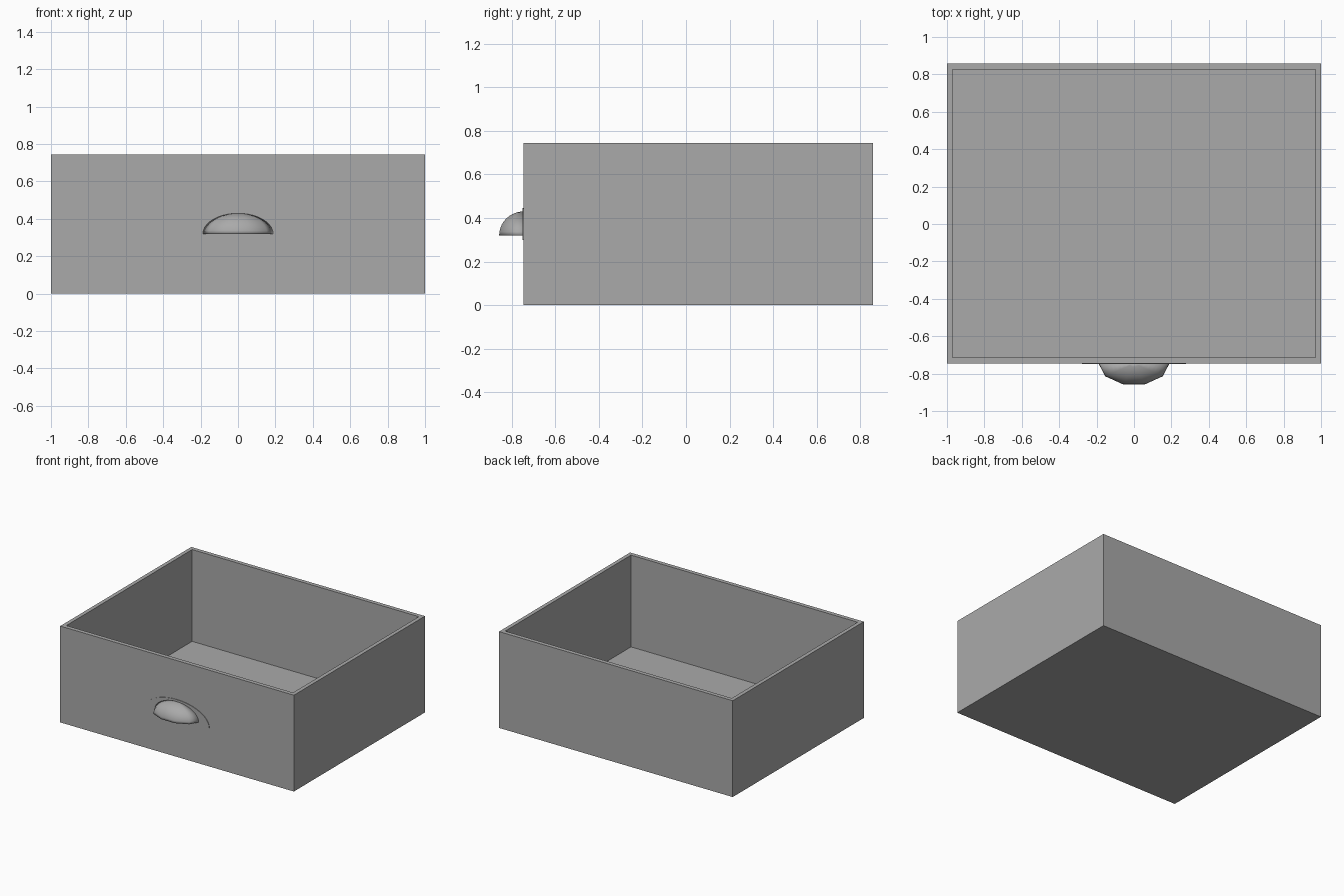
import bpy, bmesh, math

cube = bpy.data.objects.get("Cube")
if cube:
    bpy.data.objects.remove(cube, do_unlink=True)

# One grey for everything
grey = bpy.data.materials.new("plain grey")
grey.use_nodes = True
colour = (0.4, 0.4, 0.4, 1)
grey.diffuse_color = colour
grey.node_tree.nodes["Principled BSDF"].inputs["Base Color"].default_value = colour

FRONT, BACK, HEIGHT = -0.745, 0.857, 0.745


def add_object(name, bm):
    bmesh.ops.recalc_face_normals(bm, faces=bm.faces)
    mesh = bpy.data.meshes.new(name)
    bm.to_mesh(mesh)
    bm.free()
    mesh.materials.append(grey)
    obj = bpy.data.objects.new(name, mesh)
    bpy.context.collection.objects.link(obj)
    return obj


# Open box: inset the top face and push it down to form walls and floor
bm = bmesh.new()
bmesh.ops.create_cube(bm, size=1)
for v in bm.verts:
    v.co.x *= 2
    v.co.y = BACK if v.co.y > 0 else FRONT
    v.co.z = HEIGHT if v.co.z > 0 else 0
top = max(bm.faces, key=lambda f: f.calc_center_median().z)
bmesh.ops.inset_region(bm, faces=[top], thickness=0.032, use_even_offset=True)
for v in top.verts:
    v.co.x = math.copysign(0.97, v.co.x)
walls = bmesh.ops.extrude_face_region(bm, geom=[top])
for v in [g for g in walls["geom"] if isinstance(g, bmesh.types.BMVert)]:
    v.co.z = 0.035
if top.is_valid:
    bmesh.ops.delete(bm, geom=[top], context='FACES_ONLY')
add_object("drawer_box", bm)

# Half-oval backing plate on the front
bm = bmesh.new()
rim = []
for i in range(25):
    a = math.pi * i / 24
    rim.append(bm.verts.new((0.277 * math.cos(a), FRONT + 0.002,
                             0.30 + 0.145 * math.sin(a))))
plate = bm.faces.new(rim)
front = bmesh.ops.extrude_face_region(bm, geom=[plate])
for v in [g for g in front["geom"] if isinstance(g, bmesh.types.BMVert)]:
    v.co.y = FRONT - 0.004
add_object("handle_plate", bm)

# Cup handle: quarter dome, five facets around and open underneath
bm = bmesh.new()
SIDES, RINGS = 5, 10
rows = []
for r in range(RINGS):
    t = math.pi / 2 * r / RINGS
    rows.append([bm.verts.new((0.19 * math.cos(t) * math.cos(math.pi * s / SIDES),
                               FRONT - 0.118 * math.cos(t) * math.sin(math.pi * s / SIDES),
                               0.32 + 0.11 * math.sin(t)))
                 for s in range(SIDES + 1)])
pole = bm.verts.new((0, FRONT, 0.43))
for low, high in zip(rows, rows[1:]):
    for s in range(SIDES):
        bm.faces.new((low[s], high[s], high[s + 1], low[s + 1]))
for s in range(SIDES):
    bm.faces.new((rows[-1][s], pole, rows[-1][s + 1]))
cup = add_object("cup_handle", bm)

# Make sure the shell faces outward, then thicken it inward
outward = sum(p.normal.y for p in cup.data.polygons) < 0
if not outward:
    cup.data.flip_normals()
shell = cup.modifiers.new("shell", 'SOLIDIFY')
shell.thickness = 0.006
shell.offset = -1
bpy.ops.object.select_all(action='DESELECT')
cup.select_set(True)
bpy.context.view_layer.objects.active = cup
bpy.ops.object.shade_smooth_by_angle(angle=math.radians(45))
